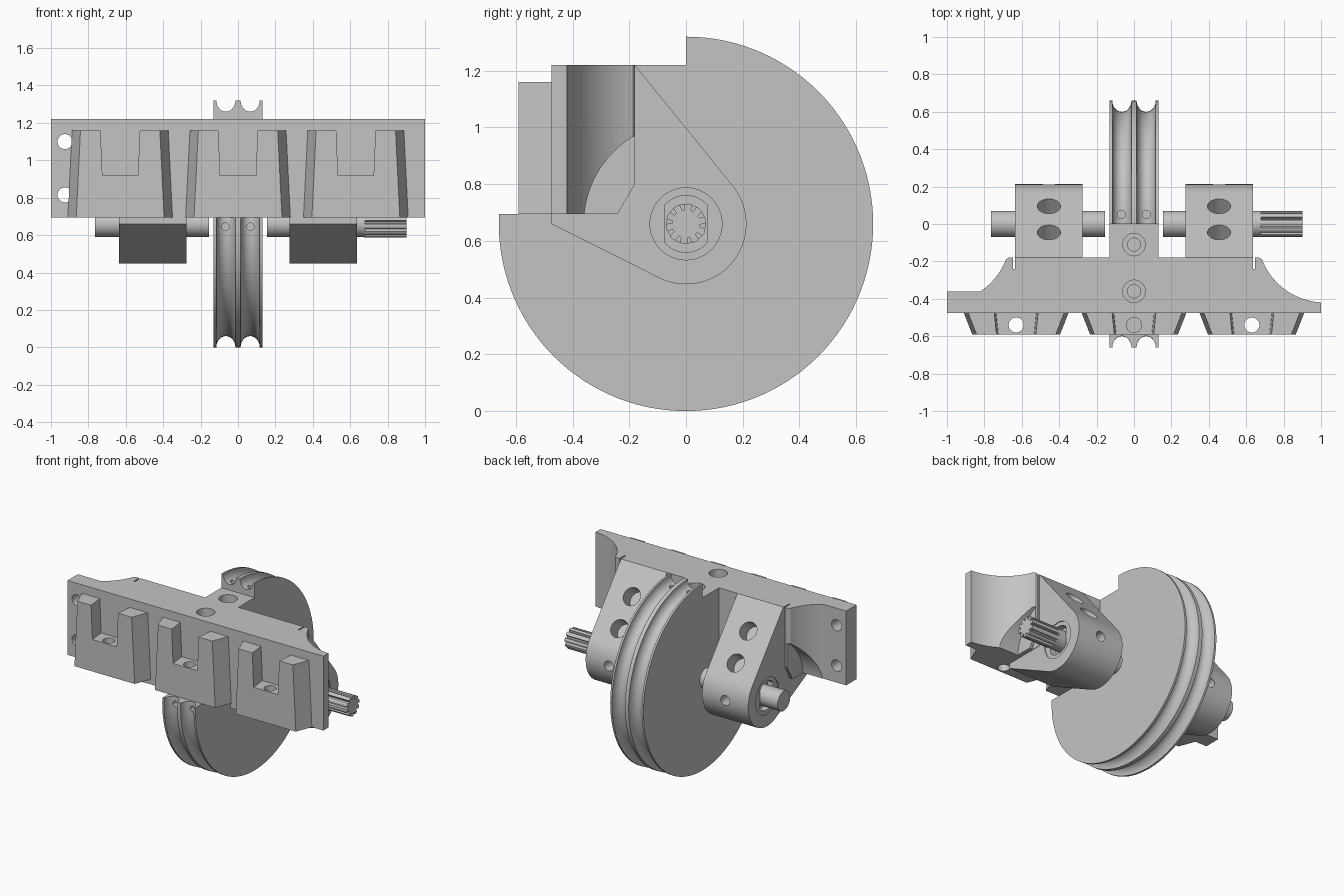
import bpy, bmesh, math
from mathutils import Vector

if "Cube" in bpy.data.objects:
    bpy.data.objects.remove(bpy.data.objects["Cube"], do_unlink=True)

grey = bpy.data.materials.new("light grey")
grey.use_nodes = True
COLOUR = (0.55, 0.55, 0.55, 1)
grey.diffuse_color = COLOUR
grey.node_tree.nodes["Principled BSDF"].inputs["Base Color"].default_value = COLOUR

HUB = 0.66      # axle height
BASE, TOP = 0.695, 1.22


def add(name, bm):
    bmesh.ops.recalc_face_normals(bm, faces=bm.faces)
    mesh = bpy.data.meshes.new(name)
    bm.to_mesh(mesh)
    bm.free()
    mesh.materials.append(grey)
    obj = bpy.data.objects.new(name, mesh)
    bpy.context.collection.objects.link(obj)
    return obj


def prism(name, pts, axis, lo, hi):
    """Extrude a 2D outline along the given axis."""
    def place(p, h):
        c = list(p)
        c.insert(axis, h)
        return c
    bm = bmesh.new()
    face = bm.faces.new([bm.verts.new(place(p, lo)) for p in pts])
    ext = bmesh.ops.extrude_face_region(bm, geom=[face])
    move = Vector(place((0, 0), hi - lo))
    bmesh.ops.translate(bm, vec=move, verts=[v for v in ext["geom"] if isinstance(v, bmesh.types.BMVert)])
    return add(name, bm)


def box(name, x, y, z):
    return prism(name, [(x[0], y[0]), (x[1], y[0]), (x[1], y[1]), (x[0], y[1])], 2, *z)


def rod(name, a, b, r, sides=48):
    """Cylinder from point a to point b."""
    a, b = Vector(a), Vector(b)
    bm = bmesh.new()
    bmesh.ops.create_cone(bm, cap_ends=True, segments=sides, radius1=r, radius2=r, depth=(b - a).length)
    turn = Vector((0, 0, 1)).rotation_difference(b - a)
    bmesh.ops.rotate(bm, verts=bm.verts, matrix=turn.to_matrix())
    bmesh.ops.translate(bm, verts=bm.verts, vec=(a + b) / 2)
    return add(name, bm)


def cut(obj, cutters):
    for c in cutters:
        c.hide_render = True
        m = obj.modifiers.new("cut", "BOOLEAN")
        m.operation, m.solver, m.object = "DIFFERENCE", "EXACT", c
    bpy.context.view_layer.update()
    baked = bpy.data.meshes.new_from_object(obj.evaluated_get(bpy.context.evaluated_depsgraph_get()))
    obj.modifiers.clear()
    obj.data = baked
    for c in cutters:
        bpy.data.objects.remove(c, do_unlink=True)
    return obj


def arc(cx, cy, r, start, end, n):
    return [(cx + r * math.cos(start + (end - start) * i / n),
             cy + r * math.sin(start + (end - start) * i / n)) for i in range(n + 1)]


parts = []

# Twin-groove wheel, turned around the axle
R, HALF, GROOVE = 0.66, 0.13, 0.051
profile = [(-HALF, 0), (-HALF, R)]
for gx in (-0.065, 0.065):
    profile += [(gx + dx, R + dz * 1.18) for dx, dz in arc(0, 0, GROOVE, math.pi, 2 * math.pi, 14)]
profile += [(HALF, R), (HALF, 0)]
bm = bmesh.new()
vs = [bm.verts.new((x, 0, z)) for x, z in profile]
es = [bm.edges.new(pair) for pair in zip(vs, vs[1:])]
bmesh.ops.spin(bm, geom=vs + es, axis=(1, 0, 0), cent=(0, 0, 0), angle=2 * math.pi, steps=120)
bmesh.ops.remove_doubles(bm, verts=bm.verts, dist=0.0001)
bmesh.ops.translate(bm, verts=bm.verts, vec=(0, 0, HUB))
wheel = add("grooved_wheel", bm)
cutters = [box("quadrant", (-1, 1), (-1, 0), (BASE, 2))]
for x in (-0.067, 0.067):
    cutters += [rod("cable_hole", (x, -0.8, 0.645), (x, -0.45, 0.645), 0.02, 20),
                rod("cable_hole", (x, 0.05, 1.1), (x, 0.05, 1.5), 0.022, 20)]
parts.append(cut(wheel, cutters))


def counterbore(y):
    return [rod("bore", (0, y, 1.08), (0, y, 1.4), 0.06),
            rod("bolt_hole", (0, y, 0.6), (0, y, 1.3), 0.035)]


# Mounting bar with swept ends; the left end runs thinner
sweep_r, sweep_x, sweep_y = 0.36, 1.02, -0.06
first, last = math.radians(201), math.radians(266.8)
left_end = arc(sweep_x, sweep_y, sweep_r, first, last, 20)
stop = math.pi + math.asin(0.30 / sweep_r)
right_end = [(-x, y) for x, y in arc(sweep_x, sweep_y, sweep_r, first, stop, 16)]
outline = ([(-1, -0.475), (1, -0.475), (1, -0.42)] + left_end[::-1] + [(0.67, -0.18), (-0.67, -0.18)]
           + right_end + [(-1, -0.36)])
bar = prism("mounting_bar", outline, 2, BASE, TOP)
cutters = counterbore(-0.36)
for z in (0.815, 1.1):
    cutters.append(rod("end_hole", (-0.925, -0.7, z), (-0.925, 0, z), 0.04))
for s in (-1, 1):
    cutters += [rod("gear_clearance", (s * 0.665, 0, HUB), (s * 1.2, 0, HUB), 0.36, 96),
                box("slot", sorted((s * 0.637, s * 0.646)), (-0.24, -0.1), (0.6, 1.3)),
                prism("chamfer", [(-0.246, 0.685), (-0.17, 0.818), (-0.1, 0.685)], 0,
                      *sorted((s * 0.64, s * 0.72)))]
parts.append(cut(bar, cutters))

# Block that joins the bar to the wheel
parts.append(cut(box("wheel_block", (-HALF, HALF), (-0.18, 0), (BASE - 0.005, TOP)), counterbore(-0.11)))

# Forked dovetail brackets on the front
half_fork = [(0.235, BASE), (0.212, 1.16), (0.105, 1.16), (0.095, 0.92)]
fork = half_fork + [(-x, z) for x, z in reversed(half_fork)]
for label, cx in (("right", -0.63), ("centre", 0), ("left", 0.63)):
    b = prism(label + "_bracket", fork, 1, -0.59, -0.475)
    for v in b.data.vertices:
        if v.co.y > -0.5:
            v.co.x += math.copysign(-0.045 if abs(v.co.x) > 0.15 else 0.012, v.co.x)
        v.co.x += cx
    parts.append(cut(b, [rod("pin_hole", (cx, -0.54, 0.5), (cx, -0.54, 1.3), 0.04)]))


# Teardrop bearing arms with axles
ARM_R = 0.213


def tangent_angle(y, z, side):
    d = Vector((y, z - HUB))
    return math.atan2(d.y, d.x) + side * math.acos(ARM_R / d.length)


upper = tangent_angle(-0.18, TOP, -1)
lower = tangent_angle(-0.475, HUB, 1) - 2 * math.pi
if lower < -math.pi:
    lower += 2 * math.pi
if lower > upper:
    lower -= 2 * math.pi
teardrop = ([(-0.18, TOP)] + arc(0, HUB, ARM_R, upper, lower, 48)
            + [(-0.475, HUB), (-0.475, BASE), (-0.24, BASE), (-0.18, 0.8)])
normal = Vector((0, math.cos(upper), math.sin(upper)))
along = Vector((0, -normal.z, normal.y))
for label, s in (("right", -1), ("left", 1)):
    inner, outer = s * 0.275, s * 0.635
    arm = prism(label + "_bearing_arm", teardrop, 0, *sorted((inner, outer)))
    cutters = []
    # Holes in the sloping back face, and one low at the back
    for y in (0.095, -0.045):
        t = (y - normal.y * ARM_R) / along.y
        p = Vector((s * 0.455, 0, HUB)) + normal * ARM_R + along * t
        cutters.append(rod("slope_hole", p - normal * 0.1, p + normal * 0.1, 0.062))
    cutters.append(rod("back_hole", (s * 0.455, 0.1, HUB), (s * 0.455, 0.3, HUB), 0.035))
    # Bearing seats with a flat-sided bore
    half = math.acos(0.075 / 0.1)
    bore = arc(0, HUB, 0.1, half, math.pi - half, 16) + arc(0, HUB, 0.1, math.pi + half, 2 * math.pi - half, 16)
    for face, d in ((inner, -s), (outer, s)):
        cutters += [rod("seat", (face - d * 0.006, 0, HUB), (face + d * 0.05, 0, HUB), 0.127),
                    prism("flat_bore", bore, 0, *sorted((face - d * 0.05, face + d * 0.06)))]
    parts.append(cut(arm, cutters))
    end = 0.68 if s > 0 else 0.765
    parts.append(rod(label + "_axle", (s * 0.155, 0, HUB), (s * end, 0, HUB), 0.07))

# Splined drive end on the left axle
TEETH = 10
spline = []
for i in range(TEETH):
    for step, r in ((0.0, 0.07), (0.3, 0.072), (0.6, 0.07), (0.66, 0.05), (0.94, 0.05)):
        a = 2 * math.pi * (i + step) / TEETH
        spline.append((r * math.cos(a), HUB + r * math.sin(a)))
parts.append(prism("splined_shaft_end", spline, 0, 0.675, 0.9))

# Smooth curved faces, keep edges crisp
bpy.ops.object.select_all(action="DESELECT")
for p in parts:
    p.select_set(True)
bpy.context.view_layer.objects.active = parts[0]
bpy.ops.object.shade_smooth_by_angle(angle=math.radians(25))
